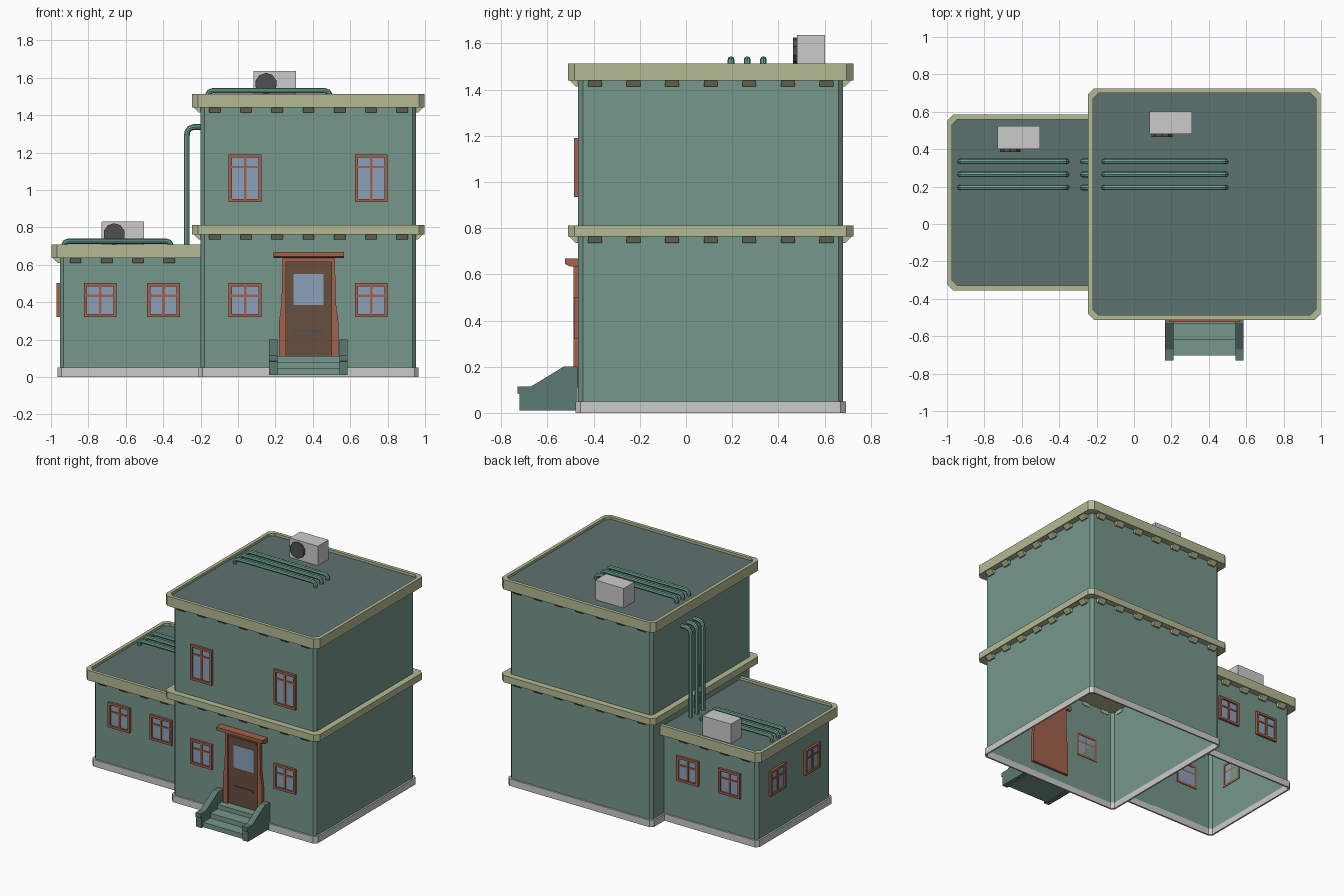
import bpy, bmesh, math
from mathutils import Matrix, Vector

if "Cube" in bpy.data.objects:
    bpy.data.objects.remove(bpy.data.objects["Cube"])


def mat(name, r, g, b):
    m = bpy.data.materials.new(name)
    m.diffuse_color = (r, g, b, 1)
    m.use_nodes = True
    m.node_tree.nodes["Principled BSDF"].inputs["Base Color"].default_value = m.diffuse_color
    return m


WALL = mat("wall_green", .18, .31, .26)
TRIM = mat("olive_trim", .455, .49, .29)
ROOF = mat("roof_slate", .107, .17, .163)
WOOD = mat("red_wood", .37, .124, .069)
GLASS = mat("glass_blue", .265, .355, .49)
DOOR = mat("door_brown", .14, .078, .051)
DARK = mat("dark_metal", .08, .08, .08)
STONE = mat("stair_side", .107, .194, .17)
PIPE = mat("pipe_green", .15, .36, .28)


def finish(name, bm, m=None):
    bmesh.ops.recalc_face_normals(bm, faces=bm.faces)
    me = bpy.data.meshes.new(name)
    bm.to_mesh(me)
    bm.free()
    if m:
        me.materials.append(m)
    ob = bpy.data.objects.new(name, me)
    bpy.context.collection.objects.link(ob)
    return ob


def prisms(name, items, m=None):
    """items: list of (polygon points, extrusion vector)"""
    bm = bmesh.new()
    for pts, vec in items:
        a = [bm.verts.new(p) for p in pts]
        b = [bm.verts.new(Vector(p) + Vector(vec)) for p in pts]
        n = len(a)
        bm.faces.new(a)
        bm.faces.new(b[::-1])
        for i in range(n):
            bm.faces.new((a[i], b[i], b[(i + 1) % n], a[(i + 1) % n]))
    return finish(name, bm, m)


def box(x0, x1, y0, y1, z0, z1):
    return ([(x0, y0, z0), (x1, y0, z0), (x1, y1, z0), (x0, y1, z0)], (0, 0, z1 - z0))


def outline(rect, d, c, wing):
    """Plan outline grown by d, corners cut by c; a wing keeps its right edge square"""
    x0, x1, y0, y1 = rect
    x0, y0, y1 = x0 - d, y0 - d, y1 + d
    left = [(x1, y1), (x0 + c, y1), (x0, y1 - c), (x0, y0 + c), (x0 + c, y0), (x1, y0)]
    if wing:
        return left
    x1 += d
    return [(x1 - c, y1)] + left[1:5] + [(x1 - c, y0), (x1, y0 + c), (x1, y1 - c)]


def loft(name, rect, loops, m, wing, cap0=False, cap1=False):
    """loops: list of (grow, corner cut, z)"""
    bm = bmesh.new()
    rings = [[bm.verts.new((x, y, z)) for x, y in outline(rect, d, c, wing)] for d, c, z in loops]
    n = len(rings[0])
    for a, b in zip(rings, rings[1:]):
        for i in range(n - 1 if wing else n):
            j = (i + 1) % n
            bm.faces.new((a[i], a[j], b[j], b[i]))
    if cap0:
        bm.faces.new(rings[0])
    if cap1:
        bm.faces.new(rings[-1])
    return finish(name, bm, m)


def brackets(name, z, sides):
    """Wedge blocks under a cornice; sides: (centre x, centre y, turn in degrees, count)"""
    prof = [(.005, 0), (-.038, 0), (-.01, -.028), (.005, -.028)]
    items = []
    for cx, cy, turn, count in sides:
        M = Matrix.Translation((cx, cy, z)) @ Matrix.Rotation(math.radians(turn), 4, 'Z')
        for i in range(count):
            x = (i - (count - 1) / 2) * .167
            pts = [M @ Vector((x - .03, y, h)) for y, h in prof]
            items.append((pts, M.to_3x3() @ Vector((.06, 0, 0))))
    prisms(name, items, TRIM)


def window(name, x, y, z0, z1, turn=0):
    w, t, h = .0875, .017, z1 - z0
    bar = h - .067
    frame = prisms(name + "_frame", [
        box(-w, -w + t, -.017, .004, 0, h), box(w - t, w, -.017, .004, 0, h),
        box(-w + t, w - t, -.017, .004, 0, t), box(-w + t, w - t, -.017, .004, h - t, h),
        box(-.007, .007, -.013, 0, t, h - t),
        box(-w + t, w - t, -.012, 0, bar - .006, bar + .006)], WOOD)
    glass = prisms(name + "_glass", [box(-w + t, w - t, -.006, 0, t, h - t)], GLASS)
    for ob in (frame, glass):
        ob.location = (x, y, z0)
        ob.rotation_euler.z = math.radians(turn)


def pipes(name, path, r):
    """Three parallel pipes following an x/z path"""
    cu = bpy.data.curves.new(name, 'CURVE')
    cu.dimensions = '3D'
    cu.bevel_depth, cu.bevel_resolution, cu.use_fill_caps = r, 2, True
    for y in (.195, .265, .335):
        s = cu.splines.new('POLY')
        s.points.add(len(path) - 1)
        s.use_smooth = False
        for p, (x, z) in zip(s.points, path):
            p.co = (x, y, z, 1)
    cu.materials.append(PIPE)
    bpy.context.collection.objects.link(bpy.data.objects.new(name, cu))


def roof_pipes(name, x0, x1, z):
    pipes(name, [(x0, z), (x0, z + .022), (x0 + .008, z + .035), (x0 + .025, z + .04),
                 (x1 - .025, z + .04), (x1 - .008, z + .035), (x1, z + .022), (x1, z)], .0145)


def cooler(name, x, y, z):
    prisms(name + "_case", [box(x, x + .228, y, y + .122, z, z + .143)])
    ring = [(x + .068 + .058 * math.cos(math.radians(a + 18)), y - .016,
             z + .075 + .058 * math.sin(math.radians(a + 18))) for a in range(0, 360, 36)]
    prisms(name + "_fan", [(ring, (0, .02, 0))], DARK)


def storey_top(name, rect, z0, z1, wing):
    """Roof cornice with a slightly sunken roof"""
    loft(name + "_cornice", rect, [(.045, .03, z0), (.045, .03, z1), (.02, .03, z1),
                                   (.02, .03, z1 - .018)], TRIM, wing, cap0=True)
    loft(name + "_roof", rect, [(.02, .03, z1 - .018)], ROOF, wing, cap1=True)


MAIN = (-.2, .953, -.467, .68)
WING = (-.953, -.2, -.31, .54)

# Walls, plinths and roofs
for nm, rect, top, wing in (("main", MAIN, 1.45, False), ("wing", WING, .645, True)):
    loft(nm + "_walls", rect, [(0, .02, .045), (0, .02, top)], WALL, wing)
    loft(nm + "_plinth", rect, [(0, .02, .05), (.012, .022, .05), (.012, .022, 0), (0, .02, 0),
                                (0, .02, .05)], None, wing)
storey_top("main", MAIN, 1.44, 1.512, False)
storey_top("wing", WING, .636, .708, True)
loft("middle_cornice", MAIN, [(.045, .03, .763), (.045, .03, .812)], TRIM, False, True, True)

# Cornice brackets
main_sides = [(.377, -.467, 0, 7), (.953, .107, 90, 7), (.377, .68, 180, 7), (-.2, .107, -90, 7)]
brackets("upper_brackets", 1.441, main_sides)
brackets("middle_brackets", .764, main_sides)
brackets("wing_brackets", .637, [(-.618, -.31, 0, 4), (-.618, .54, 180, 4), (-.953, .115, -90, 5)])

# Windows
for i, x in enumerate((.038, .712)):
    window(f"upper_window_{i}", x, -.467, .935, 1.19)
    window(f"lower_window_{i}", x, -.467, .32, .502)
for i, x in enumerate((-.736, -.398)):
    window(f"wing_front_window_{i}", x, -.31, .32, .502)
    window(f"wing_back_window_{i}", x, .54, .32, .502, 180)
for i, y in enumerate((-.085, .315)):
    window(f"wing_side_window_{i}", -.953, y, .32, .502, -90)

# Front door with tapered posts and lintel
C = .378
posts = []
for s in (-1, 1):
    prof = [(.158, .11), (.158, .3), (.145, .4), (.14, .64), (.122, .64), (.122, .11)]
    posts.append(([(C + s * x, -.487, z) for x, z in prof], (0, .04, 0)))
posts += [box(C - .125, C + .125, -.487, -.447, .615, .64),
          box(C - .122, C + .122, -.468, -.447, .11, .615)]
prisms("door_frame", posts, WOOD)
prisms("door_lintel", [([(C - .188, y, z) for y, z in ((-.45, .635), (-.505, .635), (-.525, .645),
                                                       (-.525, .668), (-.45, .668))], (.376, 0, 0))], WOOD)
prisms("door_panel", [box(C - .122, C + .122, -.474, -.468, .11, .615),
                      box(C - .105, C + .105, -.48, -.474, .595, .608)], DOOR)
prisms("door_glass", [box(C - .08, C + .08, -.478, -.47, .385, .55)], GLASS)
prisms("door_slot", [box(C - .08, C + .08, -.479, -.47, .238, .252)], DARK)

# Entrance steps and side walls
side = [(-.47, .01), (-.722, .01), (-.722, .082), (-.73, .085), (-.73, .115),
        (-.67, .115), (-.53, .2), (-.47, .2)]
prisms("stair_sides", [([(x, y, z) for y, z in side], (.044, 0, 0)) for x in (.166, .542)], STONE)
tread = [(-.47, .01), (-.703, .01), (-.703, .045), (-.62, .045), (-.62, .08),
         (-.535, .08), (-.535, .112), (-.47, .112)]
prisms("stair_treads", [([(.205, y, z) for y, z in tread], (.342, 0, 0))], WALL)

# Pipes
roof_pipes("main_roof_pipes", -.16, .49, 1.49)
roof_pipes("wing_roof_pipes", -.93, -.36, .686)
pipes("wall_pipes", [(-.19, 1.337), (-.235, 1.337), (-.258, 1.329), (-.27, 1.312),
                     (-.274, 1.29), (-.274, .68)], .0155)

# Rooftop cooling units
cooler("main_cooler", .082, .48, 1.493)
cooler("wing_cooler", -.73, .402, .689)
